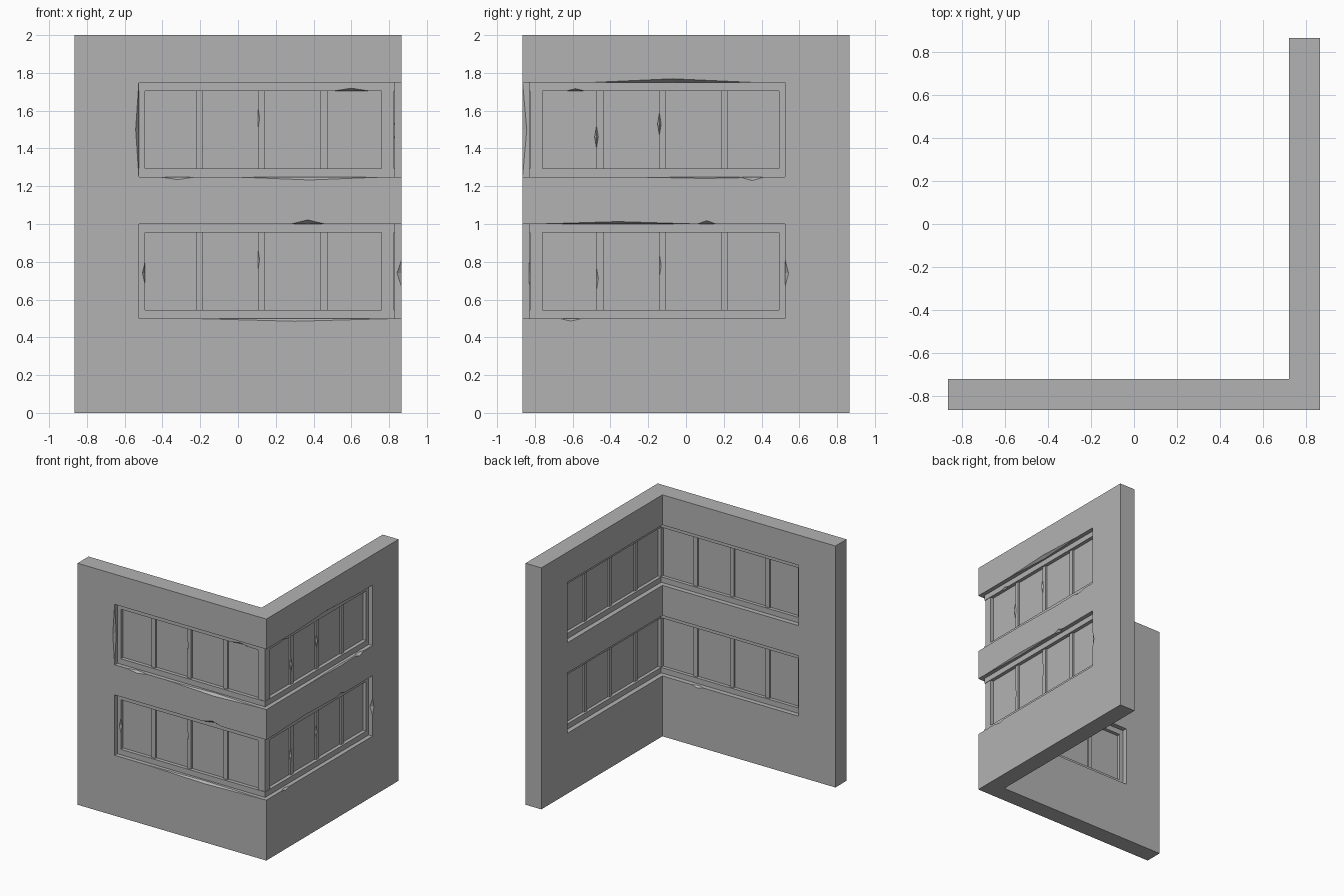
import bpy, bmesh
from mathutils import Vector

if "Cube" in bpy.data.objects:
    bpy.data.objects.remove(bpy.data.objects["Cube"])

concrete = bpy.data.materials.new("concrete grey")
concrete.use_nodes = True
grey = (0.45, 0.45, 0.45, 1)
concrete.diffuse_color = grey
concrete.node_tree.nodes["Principled BSDF"].inputs["Base Color"].default_value = grey

OUT, INN, END = 0.865, 0.72, -0.525      # wall faces and far end of the openings
BANDS = {"lower": 0.5, "upper": 1.25}    # sill heights
HEIGHT = 0.5
ARMS = ("front", "side")


def place(arm, u, d, z):
    """u runs along the wall towards the corner, d is the distance outwards."""
    return Vector((u, -d, z)) if arm == "front" else Vector((d, -u, z))


def finish(name, bm):
    bmesh.ops.recalc_face_normals(bm, faces=bm.faces)
    mesh = bpy.data.meshes.new(name)
    bm.to_mesh(mesh)
    bm.free()
    mesh.materials.append(concrete)
    ob = bpy.data.objects.new(name, mesh)
    bpy.context.scene.collection.objects.link(ob)
    return ob


def corner_band(name, end, inner, outer, z0, z1):
    """L-shaped plan extruded upwards."""
    bm = bmesh.new()
    plan = [(end, -outer), (outer, -outer), (outer, -end),
            (inner, -end), (inner, -inner), (end, -inner)]
    face = bm.faces.new([bm.verts.new((x, y, z0)) for x, y in plan])
    grown = bmesh.ops.extrude_face_region(bm, geom=[face])["geom"]
    top = [v for v in grown if isinstance(v, bmesh.types.BMVert)]
    bmesh.ops.translate(bm, verts=top, vec=(0, 0, z1 - z0))
    return finish(name, bm)


def boxes(name, items):
    """items: (arm, u0, u1, d0, d1, z0, z1)"""
    bm = bmesh.new()
    for arm, u0, u1, d0, d1, z0, z1 in items:
        a, b = place(arm, u0, d0, z0), place(arm, u1, d1, z1)
        size, mid = b - a, (a + b) / 2
        for v in bmesh.ops.create_cube(bm, size=1)["verts"]:
            v.co = Vector([c * abs(s) for c, s in zip(v.co, size)]) + mid
    return finish(name, bm)


def cut(target, cutter):
    mod = target.modifiers.new("cut", "BOOLEAN")
    mod.operation, mod.solver, mod.object = "DIFFERENCE", "EXACT", cutter
    bpy.context.view_layer.objects.active = target
    bpy.ops.object.modifier_apply(modifier=mod.name)
    bpy.data.objects.remove(cutter)


def chip(target, arm, u, d, z, along, half, deep):
    """Break a spindle-shaped flake out of an edge running along u or z."""
    du, dz = (half, deep) if along == "u" else (deep, half)
    bm = bmesh.new()
    ends = [[bm.verts.new(place(arm, u + s * a, d + s * b, z + s * c)) for s in (-1, 1)]
            for a, b, c in ((du, 0, 0), (0, deep * 1.3, 0), (0, 0, dz))]
    for p in ends[0]:
        for q in ends[1]:
            for r in ends[2]:
                bm.faces.new((p, q, r))
    cut(target, finish("flake_cutter", bm))


# Corner wall with two wrap-around openings
wall = corner_band("corner_wall", -OUT, INN, OUT, 0, 2)
for z in BANDS.values():
    cut(wall, corner_band("opening_cutter", END, 0.6, 1, z, z + HEIGHT))

# Broken flakes on the wall edges
for arm, u, z, along, half, deep in (
        ("front", END, 1.5, "z", 0.25, 0.017), ("front", -0.32, 1.25, "u", 0.1, 0.015),
        ("front", 0.38, 1.25, "u", 0.42, 0.017), ("front", 0.37, 1.0, "u", 0.09, 0.022),
        ("front", 0.3, 0.5, "u", 0.55, 0.015), ("side", 0.07, 1.75, "u", 0.42, 0.019),
        ("side", -0.1, 1.25, "u", 0.42, 0.009), ("side", -0.35, 1.25, "u", 0.07, 0.02),
        ("side", 0.36, 1.0, "u", 0.42, 0.013), ("side", -0.11, 1.0, "u", 0.05, 0.018),
        ("side", 0.61, 0.5, "u", 0.06, 0.014), ("side", END, 0.74, "z", 0.07, 0.018)):
    chip(wall, arm, u, OUT, z, along, half, deep)
chip(wall, "front", 0.4, INN, 0.5, "u", 0.06, 0.014)

# Window bands: frame, panes, mullions and corner post
for band, z in BANDS.items():
    z0, z1 = z + 0.045, z + HEIGHT - 0.045
    frame = corner_band(band + "_window_frame", END, 0.76, 0.83, z, z + HEIGHT)
    cut(frame, corner_band("pane_cutter", END + 0.033, 0.6, 1, z0, z1))
    corner_band(band + "_panes", END + 0.02, 0.788, 0.8, z0 - 0.01, z1 + 0.01)
    bars = [(arm, u - 0.018, u + 0.018, 0.775, 0.815, z0, z1)
            for arm in ARMS for u in (-0.205, 0.123, 0.456)]
    mullions = boxes(band + "_mullions", bars)
    boxes(band + "_corner_post", [("front", 0.76, 0.826, 0.76, 0.826, z0, z1)])
    # Flakes on the joinery
    for arm, u, dz in (("front", 0.105, 0.06), ("side", 0.141, 0.03), ("side", 0.474, -0.04)):
        chip(mullions, arm, u, 0.815, z + 0.25 + dz, "z", 0.06, 0.01)
    if band == "upper":
        chip(frame, "front", 0.6, 0.83, z1, "u", 0.09, 0.014)
        chip(frame, "side", 0.585, 0.83, z1, "u", 0.045, 0.012)
    else:
        chip(frame, "front", END + 0.033, 0.83, z + 0.24, "z", 0.06, 0.014)
